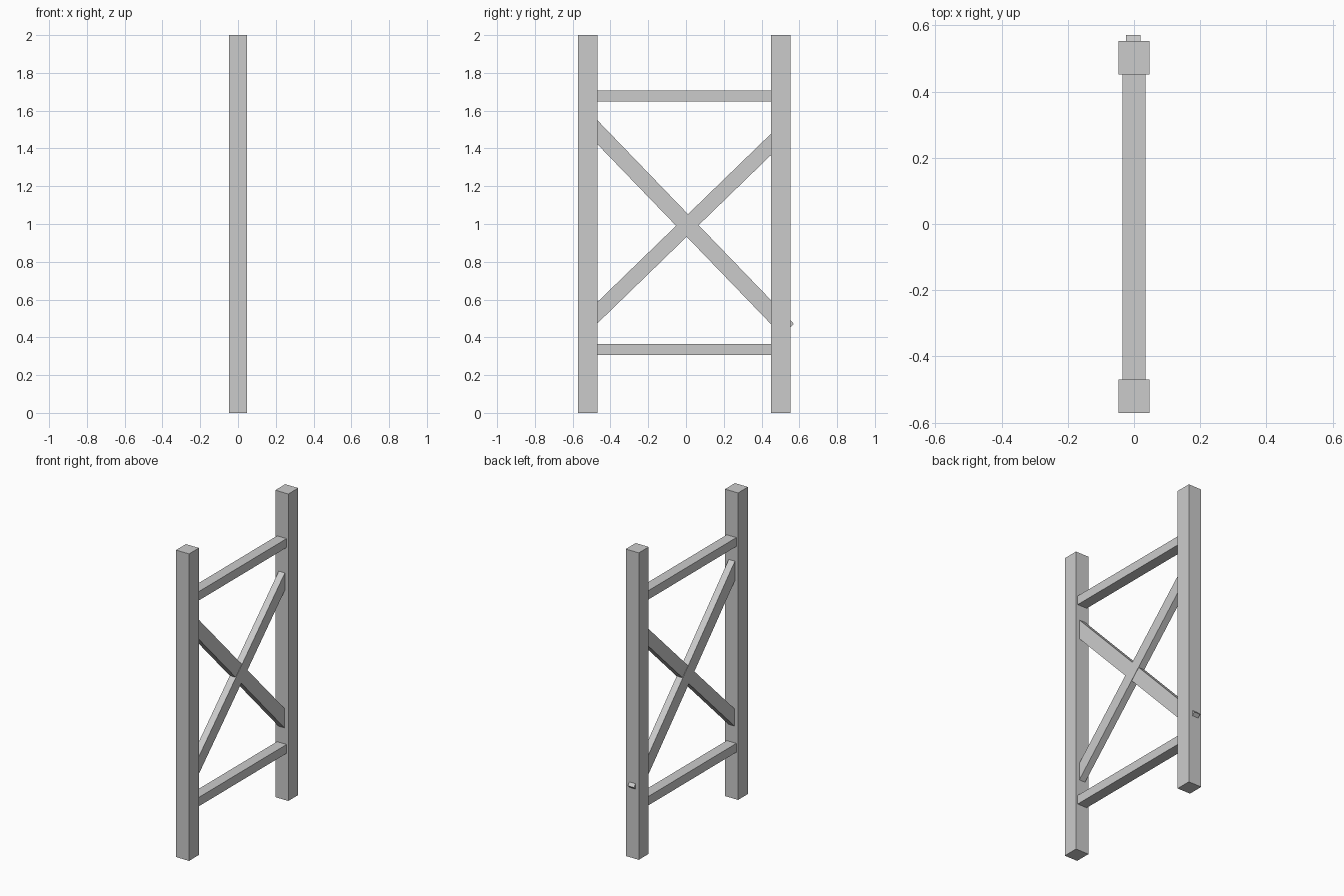
import bpy
from math import atan2, hypot

if "Cube" in bpy.data.objects:
    bpy.data.objects.remove(bpy.data.objects["Cube"])


def beam(name, a, b, width, depth, x=0.0):
    """Square-ended timber from a to b, both (y, z); width along x, depth in the YZ plane."""
    dy, dz = b[0] - a[0], b[1] - a[1]
    bpy.ops.mesh.primitive_cube_add(
        size=1, location=(x, (a[0] + b[0]) / 2, (a[1] + b[1]) / 2))
    ob = bpy.context.object
    ob.name = name
    ob.scale = (width, hypot(dy, dz), depth)
    ob.rotation_euler = (atan2(dz, dy), 0, 0)
    bpy.ops.object.transform_apply(location=False, rotation=True, scale=True)
    return ob


FRONT_Y, BACK_Y = -0.52, 0.502

# Upright posts
for name, y in (("front_post", FRONT_Y), ("back_post", BACK_Y)):
    beam(name, (y, 0), (y, 2), 0.094, 0.102)

# Horizontal rails, let into the posts
for name, z in (("lower_rail", 0.336), ("upper_rail", 1.677)):
    beam(name, (FRONT_Y, z), (BACK_Y, z), 0.069, 0.058)

# Crossed braces; the falling one pokes a corner through the back post
beam("falling_brace", (-0.53, 1.549), (0.539, 0.441), 0.044, 0.088, x=-0.002)
beam("rising_brace", (-0.52, 0.481), (BACK_Y, 1.472), 0.044, 0.081, x=0.0)
